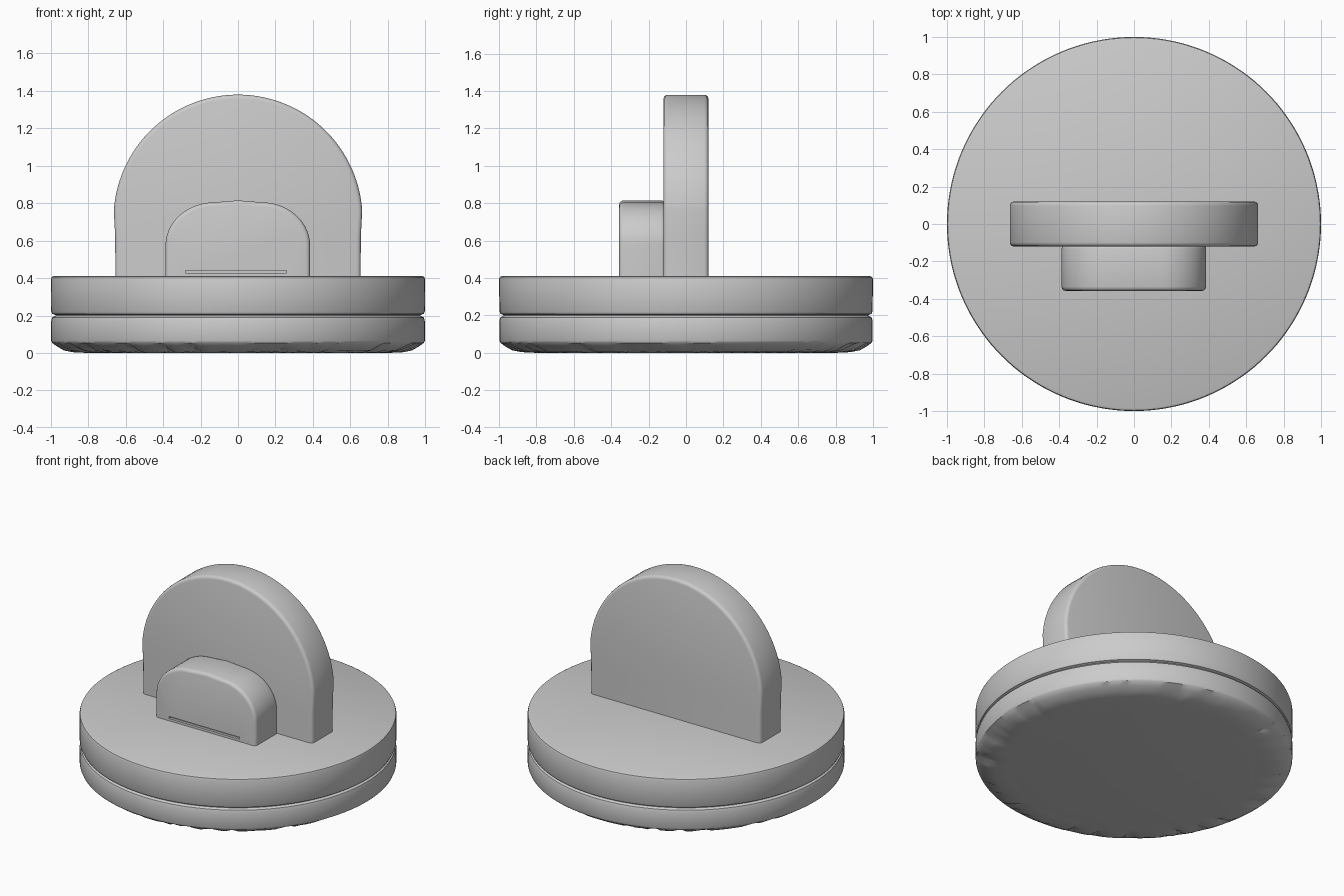
import bpy, bmesh, math, random

if "Cube" in bpy.data.objects:
    bpy.data.objects.remove(bpy.data.objects["Cube"])

random.seed(4)


def finish(bm, name, angle=35):
    bmesh.ops.recalc_face_normals(bm, faces=bm.faces)
    mesh = bpy.data.meshes.new(name)
    bm.to_mesh(mesh)
    bm.free()
    ob = bpy.data.objects.new(name, mesh)
    bpy.context.collection.objects.link(ob)
    bpy.ops.object.select_all(action='DESELECT')
    ob.select_set(True)
    bpy.context.view_layer.objects.active = ob
    bpy.ops.object.shade_smooth_by_angle(angle=math.radians(angle))
    return ob


def lathe(name, profile, wobble, segs=144):
    """Closed turned solid; wobble gives per-ring pleat strength."""
    bm = bmesh.new()
    pleat = [random.choice((0, 0, 0.3, 1)) * random.random() for _ in range(segs)]
    rings = []
    for k, (r, z) in enumerate(profile):
        w = wobble.get(k, 0)
        rings.append([bm.verts.new(((r - w * p) * math.cos(a), (r - w * p) * math.sin(a), z + w * p * 0.25))
                      for p, a in zip(pleat, (i * math.tau / segs for i in range(segs)))])
    for lo, hi in zip(rings, rings[1:]):
        for i in range(segs):
            j = (i + 1) % segs
            bm.faces.new((lo[i], lo[j], hi[j], hi[i]))
    bm.faces.new(rings[0])
    bm.faces.new(rings[-1])
    return finish(bm, name)


def slab(name, outline, y0, y1, round_edge):
    """Extrude an x-z outline along y and round its rims."""
    bm = bmesh.new()
    face = bm.faces.new([bm.verts.new((x, y0, z)) for x, z in outline])
    res = bmesh.ops.extrude_face_region(bm, geom=[face])
    bmesh.ops.translate(bm, vec=(0, y1 - y0, 0),
                        verts=[v for v in res['geom'] if isinstance(v, bmesh.types.BMVert)])
    rims = [e for e in bm.edges if abs(e.verts[0].co.y - e.verts[1].co.y) < 1e-5
            and max(v.co.z for v in e.verts) > 0.4]
    bmesh.ops.bevel(bm, geom=rims, offset=round_edge, segments=3, profile=0.5, affect='EDGES')
    return finish(bm, name, 40)


def arc(cx, cz, rx, rz, a0, a1, n):
    return [(cx + rx * math.cos(math.radians(a0 + (a1 - a0) * i / n)),
             cz + rz * math.sin(math.radians(a0 + (a1 - a0) * i / n))) for i in range(n + 1)]


# round base: pleated underside, grooved side, softly rounded top rim
lathe("base", [(0.80, 0.0), (0.88, 0.004), (0.93, 0.014), (0.965, 0.034), (0.993, 0.054),
               (0.998, 0.066), (0.998, 0.17), (0.992, 0.19), (0.976, 0.199), (0.976, 0.203),
               (0.992, 0.209), (0.998, 0.222), (0.999, 0.395), (0.995, 0.406), (0.984, 0.411)],
      {1: 0.03, 2: 0.045, 3: 0.02})

# tall arched plate
BOTTOM = 0.39
slab("arched_plate", [(0.655, BOTTOM), (0.656, 0.62)] + arc(0, 0.715, 0.665, 0.665, 4, 176, 60)
     + [(-0.656, 0.62), (-0.655, BOTTOM)], -0.12, 0.12, 0.022)

# small front tab with rounded shoulders
tab = slab("front_tab", [(0.385, BOTTOM)] + arc(0.125, 0.575, 0.26, 0.23, 0, 90, 14)
           + [(0.0, 0.815)] + arc(-0.125, 0.575, 0.262, 0.23, 90, 180, 14)
           + [(-0.387, BOTTOM)], -0.357, -0.11, 0.022)

# thin slit along the foot of the tab
bpy.ops.mesh.primitive_cube_add(size=1, location=(-0.01, -0.36, 0.434))
slit = bpy.context.object
slit.name = "slit_cutter"
slit.scale = (0.54, 0.04, 0.014)
slit.hide_render = True
slit.display_type = 'WIRE'
cut = tab.modifiers.new("slit", 'BOOLEAN')
cut.object = slit
cut.operation = 'DIFFERENCE'
cut.solver = 'EXACT'
